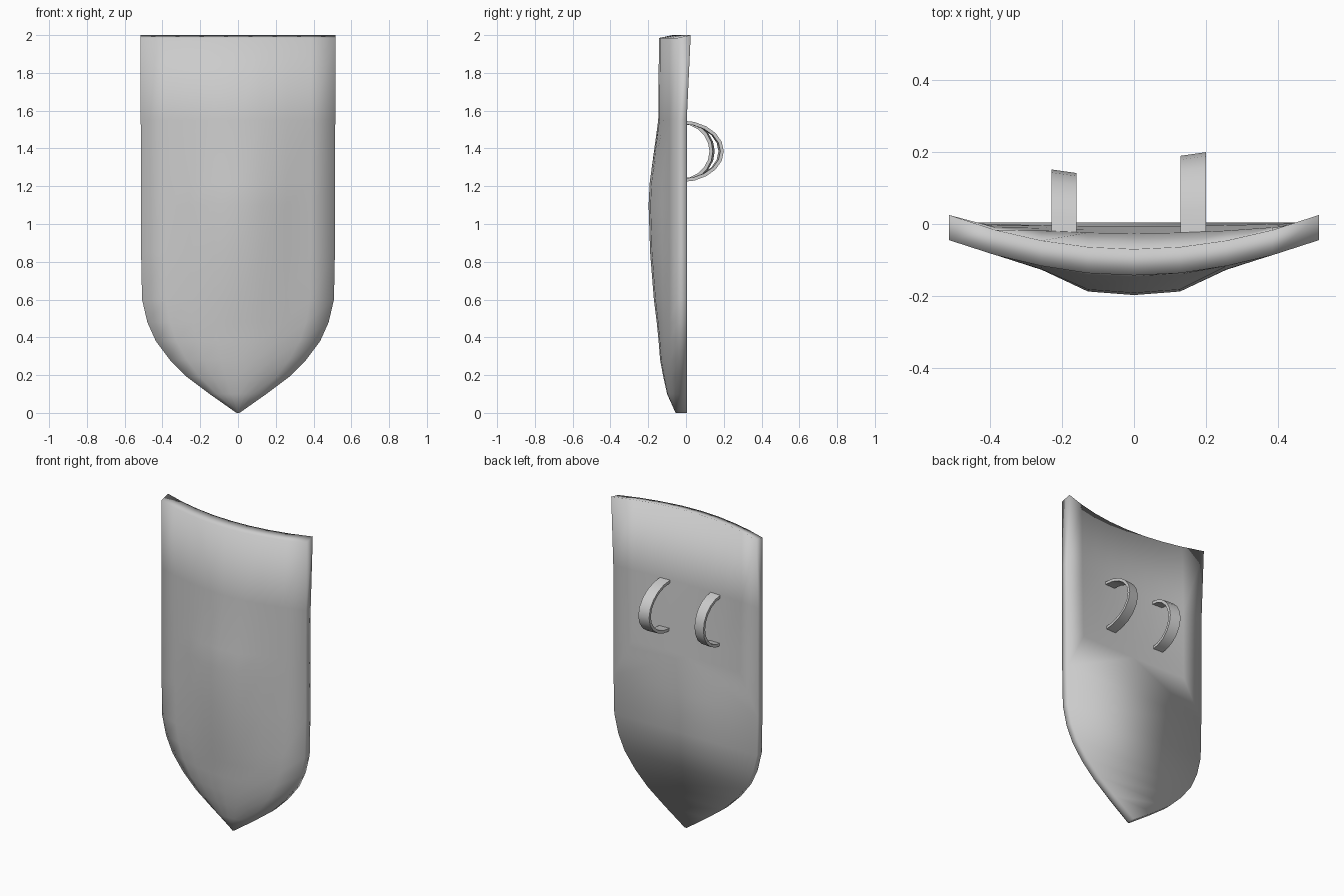
import bpy
import bmesh
from math import cos, sin, pi

if "Cube" in bpy.data.objects:
    bpy.data.objects.remove(bpy.data.objects["Cube"], do_unlink=True)

grey = bpy.data.materials.new("plain_grey")
grey.use_nodes = True
colour = (0.6, 0.6, 0.6, 1)
grey.diffuse_color = colour
grey.node_tree.nodes["Principled BSDF"].inputs["Base Color"].default_value = colour


def make_object(name, bm):
    bmesh.ops.recalc_face_normals(bm, faces=bm.faces)
    for f in bm.faces:
        f.smooth = True
    mesh = bpy.data.meshes.new(name)
    bm.to_mesh(mesh)
    bm.free()
    mesh.materials.append(grey)
    obj = bpy.data.objects.new(name, mesh)
    bpy.context.collection.objects.link(obj)
    return obj


# Shield rows: height, half width, depth of the front ridge, hollow of the back
ROWS = [
    (0.0, 0.008, 0.055, 0), (0.1, 0.15, 0.1, 0), (0.19, 0.27, 0.12, 0),
    (0.28, 0.36, 0.137, 0), (0.38, 0.435, 0.145, 0), (0.48, 0.48, 0.155, 0),
    (0.6, 0.508, 0.17, 0), (0.85, 0.513, 0.19, 0), (1.1, 0.513, 0.198, 0.01),
    (1.22, 0.513, 0.192, 0.02), (1.55, 0.515, 0.147, 0.03), (2.0, 0.515, 0.143, 0.095),
]
STEPS = [i / 4 - 1 for i in range(9)]
BULGE = {0: 1, 0.25: 0.93, 0.5: 0.2, 0.75: 0, 1: 0}


def build_shield():
    bm = bmesh.new()
    front, back = [], []
    for z, w, ridge, hollow in ROWS:
        top = z == 2
        base = min(ridge, 0.14)
        row = []
        for u in STEPS:
            y = -0.045 - (base - 0.045) * (1 - u * u) - (ridge - base) * BULGE[abs(u)]
            row.append(bm.verts.new((u * w, y, z - 0.015 if top else z)))
        front.append(row)
        # The flat lower back spans straight from rim to rim
        columns = STEPS if hollow else (-1, 1)
        rim = 0.025 if top else 0.004
        back.append([bm.verts.new((u * w, rim - hollow * (1 - u * u), z)) for u in columns])

    for i in range(len(ROWS) - 1):
        lo, hi = front[i], front[i + 1]
        for j in range(8):
            bm.faces.new((lo[j], lo[j + 1], hi[j + 1], hi[j]))
        b_lo, b_hi = back[i], back[i + 1]
        if len(b_lo) == len(b_hi):
            for j in range(len(b_lo) - 1):
                bm.faces.new((b_lo[j + 1], b_lo[j], b_hi[j], b_hi[j + 1]))
        else:
            # Fan from the plain row up to the hollowed row
            for j in range(8):
                bm.faces.new((b_lo[0 if j < 4 else 1], b_hi[j], b_hi[j + 1]))
            bm.faces.new((b_lo[1], b_lo[0], b_hi[4]))
        # Side rims
        for k in (0, -1):
            bm.faces.new((lo[k], hi[k], b_hi[k], b_lo[k]))
    # Top rim and tip
    for j in range(8):
        bm.faces.new((front[-1][j], front[-1][j + 1], back[-1][j + 1], back[-1][j]))
    bm.faces.new(front[0] + back[0][::-1])
    return make_object("shield_body", bm)


def build_strap(name, x_in, x_out, reach_in, reach_out):
    """Half hoop band on the back, slightly deeper on its outer edge."""
    bm = bmesh.new()
    rings = []
    start = -0.025
    for i in range(11):
        a = -pi / 2 + pi * i / 10
        ring = []
        for x, reach, t in ((x_in, reach_in, 0), (x_out, reach_out, 0),
                            (x_out, reach_out, 0.018), (x_in, reach_in, 0.018)):
            y = start + (reach - start - t) * cos(a)
            ring.append(bm.verts.new((x, y, 1.385 + (0.163 - t) * sin(a))))
        rings.append(ring)
    for p, q in zip(rings, rings[1:]):
        for k in range(4):
            n = (k + 1) % 4
            bm.faces.new((p[k], p[n], q[n], q[k]))
    bm.faces.new(rings[0])
    bm.faces.new(rings[-1])
    strap = make_object(name, bm)
    bpy.ops.object.select_all(action="DESELECT")
    strap.select_set(True)
    bpy.context.view_layer.objects.active = strap
    bpy.ops.object.shade_smooth_by_angle(angle=pi / 4)


build_shield()
build_strap("left_arm_strap", 0.13, 0.2, 0.19, 0.2)
build_strap("right_arm_strap", -0.16, -0.23, 0.142, 0.152)
